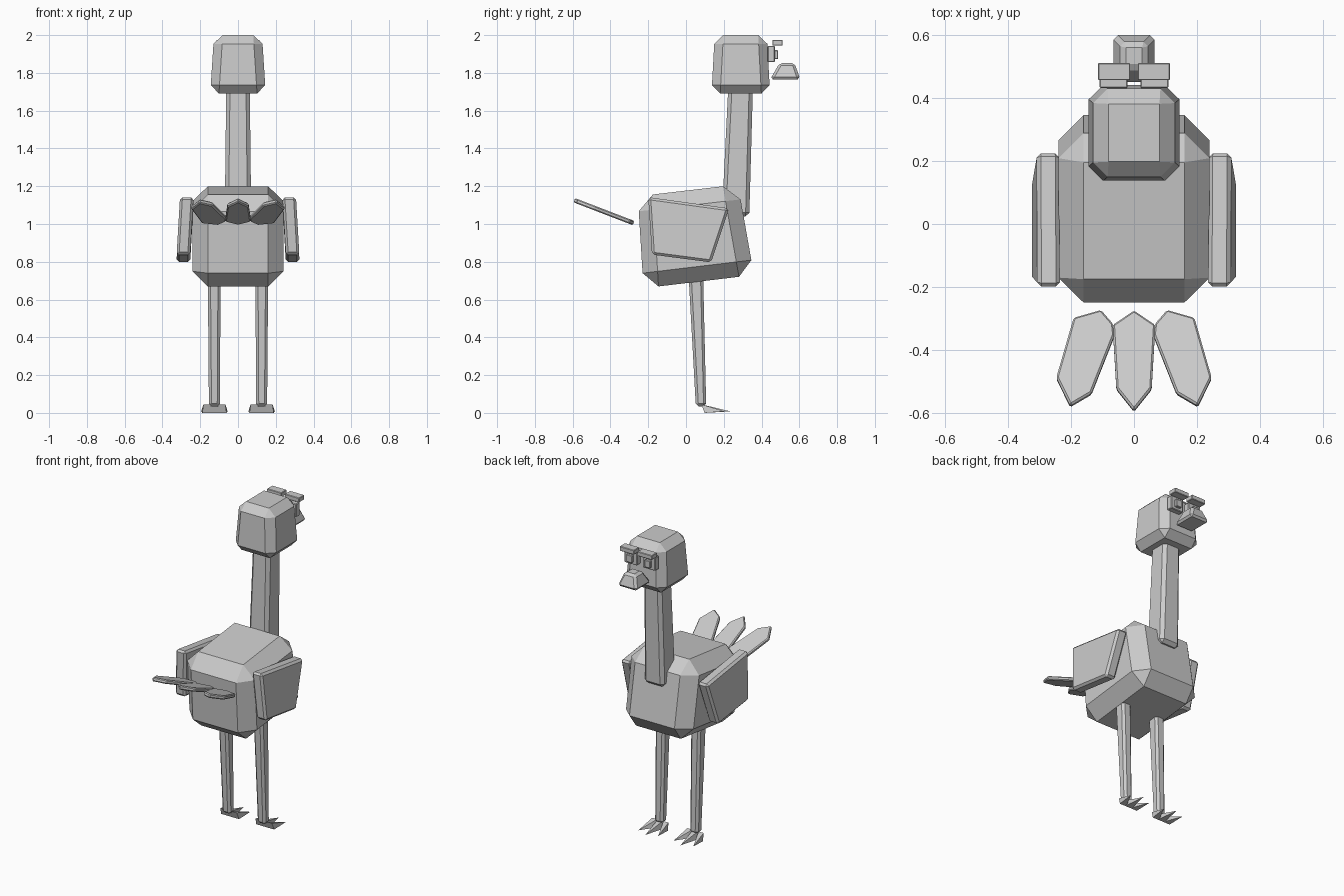
import bpy, bmesh
from mathutils import Vector

if "Cube" in bpy.data.objects:
    bpy.data.objects.remove(bpy.data.objects["Cube"])

grey = bpy.data.materials.new("plain_grey")
grey.diffuse_color = (0.6, 0.6, 0.6, 1)
grey.use_nodes = True
grey.node_tree.nodes["Principled BSDF"].inputs["Base Color"].default_value = grey.diffuse_color


def finish(bm, name, bevel):
    bmesh.ops.recalc_face_normals(bm, faces=bm.faces[:])
    if bevel:
        bmesh.ops.bevel(bm, geom=bm.edges[:], offset=bevel, segments=1,
                        profile=0.5, affect='EDGES', clamp_overlap=True)
        bmesh.ops.recalc_face_normals(bm, faces=bm.faces[:])
    mesh = bpy.data.meshes.new(name)
    bm.to_mesh(mesh)
    bm.free()
    mesh.materials.append(grey)
    obj = bpy.data.objects.new(name, mesh)
    bpy.context.collection.objects.link(obj)
    return obj


def prism(name, ring_a, ring_b, bevel=0):
    """Solid between two matching rings of points."""
    bm = bmesh.new()
    a = [bm.verts.new(p) for p in ring_a]
    b = [bm.verts.new(p) for p in ring_b]
    n = len(a)
    bm.faces.new(a)
    bm.faces.new(b[::-1])
    for i in range(n):
        j = (i + 1) % n
        bm.faces.new((a[j], a[i], b[i], b[j]))
    return finish(bm, name, bevel)


def rect(x0, x1, y0, y1, z):
    return [(x0, y0, z), (x1, y0, z), (x1, y1, z), (x0, y1, z)]


def block(name, low, high, bevel):
    """Chamfered block from a lower and an upper rectangle."""
    return prism(name, rect(*low), rect(*high), bevel)


# Body: leaning box with wide chamfers
side = [(-0.255, 1.147), (0.275, 1.209), (0.36, 0.73), (-0.225, 0.66)]
prism("body", [(-0.24, y, z) for y, z in side],
      [(0.24, y, z) for y, z in side], 0.08)

# Neck, head and beak
block("neck", (-0.07, 0.07, 0.19, 0.335, 1.04),
      (-0.062, 0.062, 0.225, 0.355, 1.75), 0.02)
block("head", (-0.147, 0.147, 0.135, 0.445, 1.69),
      (-0.127, 0.127, 0.152, 0.428, 2.0), 0.046)
block("beak", (-0.07, 0.07, 0.445, 0.605, 1.765),
      (-0.04, 0.04, 0.495, 0.575, 1.852), 0.014)


def span(s, a, b):
    return (a, b) if s > 0 else (-b, -a)


for s, label in ((-1, "left"), (1, "right")):
    # Eye, pupil and brow
    for part, xa, xb, ya, yb, za, zb, bev in (
            ("eye", 0.02, 0.11, 0.432, 0.470, 1.857, 1.943, 0.004),
            ("pupil", 0.045, 0.085, 0.465, 0.487, 1.873, 1.92, 0.003),
            ("brow", 0.012, 0.115, 0.457, 0.512, 1.945, 1.974, 0.003)):
        x = span(s, xa, xb)
        block(f"{label}_{part}", (*x, ya, yb, za), (*x, ya, yb, zb), bev)

    # Wing: thin slab, lower edge flared outwards
    outline = [(-0.20, 1.142, 0), (0.228, 1.083, 0.002),
               (0.133, 0.797, 0.018), (-0.18, 0.838, 0.018)]
    prism(f"{label}_wing",
          [(s * (0.235 + d), y, z) for y, z, d in outline],
          [(s * (0.307 + d), y, z) for y, z, d in outline], 0.013)

    # Leg
    block(f"{label}_leg", (*span(s, 0.096, 0.154), 0.052, 0.107, 0.035),
          (*span(s, 0.092, 0.160), 0.012, 0.090, 0.76), 0.014)

    # Three pointed toes, fanned out
    for i in (-1, 0, 1):
        cx = s * 0.125 + i * 0.04
        tip = (s * 0.125 + i * 0.07, 0.235 if i == 0 else 0.205, 0.008)
        bm = bmesh.new()
        base = [bm.verts.new(p) for p in (
            (cx - 0.024, 0.098, 0), (cx + 0.024, 0.098, 0),
            (cx + 0.018, 0.082, 0.045), (cx - 0.018, 0.082, 0.045))]
        point = bm.verts.new(tip)
        bm.faces.new(base)
        for k in range(4):
            bm.faces.new((base[k], base[(k + 1) % 4], point))
        finish(bm, f"{label}_toe_{i + 2}", 0)


# Tail: three thin feathers on one sloping plane
def feather(name, pts):
    normal = Vector((0, 0.36, 0.93)) * 0.024
    low = [Vector((x, y, 0.995 - (y + 0.285) * 0.385)) for x, y in pts]
    prism(name, low, [p + normal for p in low], 0.006)


feather("middle_tail_feather",
        [(0, -0.282), (0.068, -0.328), (0.056, -0.53), (0, -0.6),
         (-0.056, -0.53), (-0.068, -0.328)])
outer = [(0.105, -0.28), (0.192, -0.305), (0.247, -0.495), (0.203, -0.585),
         (0.135, -0.545), (0.062, -0.36), (0.066, -0.325)]
for s, label in ((-1, "left"), (1, "right")):
    feather(f"{label}_tail_feather", [(s * x, y) for x, y in outer])
